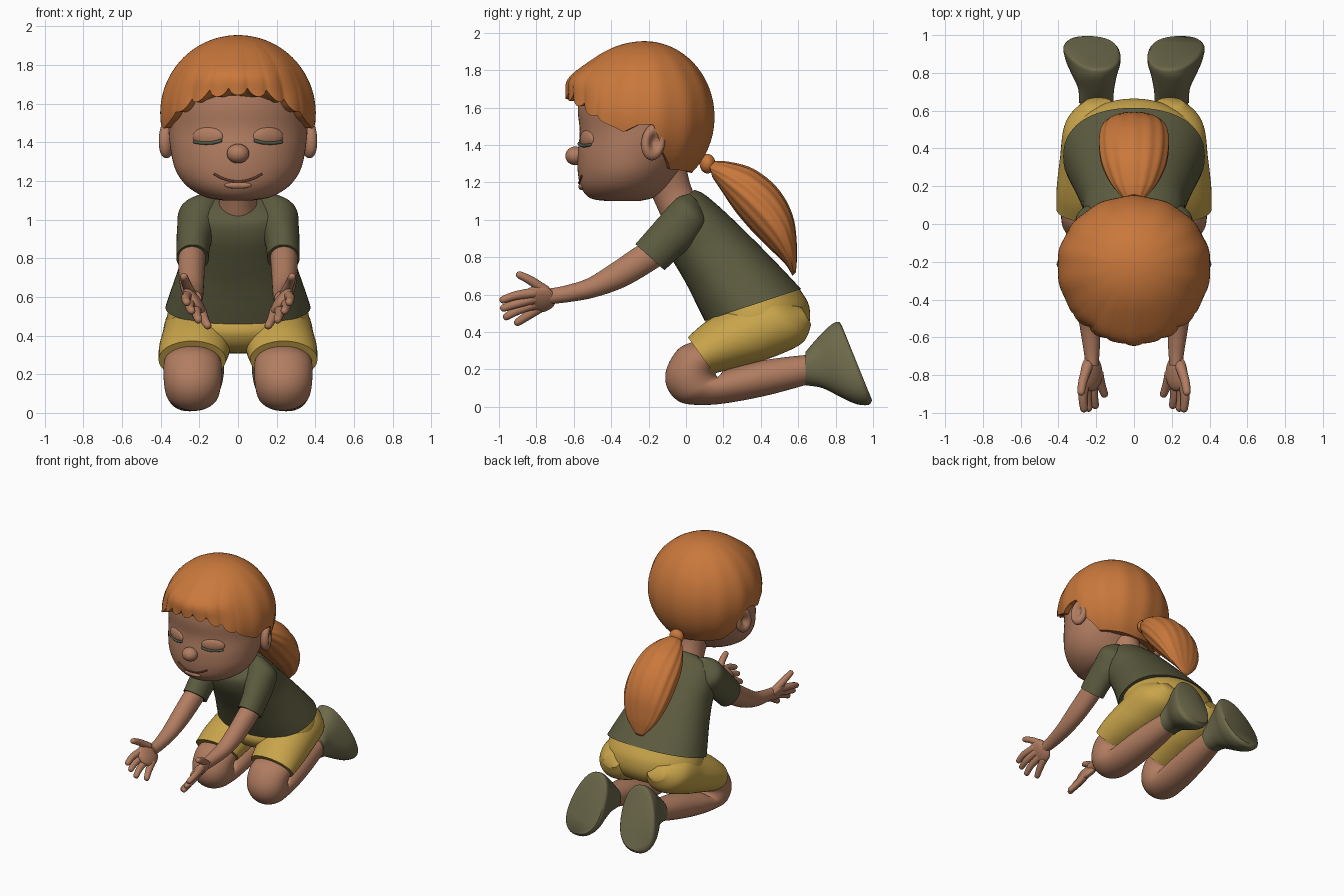
import bpy, bmesh, math
from mathutils import Vector, Matrix
from mathutils.bvhtree import BVHTree

if "Cube" in bpy.data.objects:
    bpy.data.objects.remove(bpy.data.objects["Cube"])


def material(name, r, g, b):
    m = bpy.data.materials.new(name)
    m.diffuse_color = [(c / 255) ** 2.2 for c in (r, g, b)] + [1]
    m.use_nodes = True
    m.node_tree.nodes["Principled BSDF"].inputs["Base Color"].default_value = m.diffuse_color
    return m


SKIN = material("skin", 176, 124, 97)
HAIR = material("orange hair", 200, 119, 62)
SHIRT = material("olive shirt", 92, 91, 65)
SHORTS = material("mustard shorts", 199, 163, 76)
SHOE = material("khaki shoe", 108, 105, 76)
LASH = material("lash grey green", 84, 92, 74)
LIP = material("lip line", 105, 66, 50)


def finish(name, bm, mat, mirror=False, sharp=50):
    bmesh.ops.recalc_face_normals(bm, faces=bm.faces)
    me = bpy.data.meshes.new(name)
    bm.to_mesh(me)
    me.materials.append(mat)
    me.polygons.foreach_set("use_smooth", [True] * len(me.polygons))
    me.set_sharp_from_angle(angle=math.radians(sharp))
    ob = bpy.data.objects.new(name, me)
    bpy.context.collection.objects.link(ob)
    if mirror:
        ob.modifiers.new("mirror", "MIRROR").use_mirror_merge = False
    return ob


def skin(loops):
    """Bridge closed loops of points and cap both ends."""
    bm = bmesh.new()
    rows = [[bm.verts.new(p) for p in loop] for loop in loops]
    n = len(rows[0])
    for a, b in zip(rows, rows[1:]):
        for j in range(n):
            k = (j + 1) % n
            bm.faces.new((a[j], a[k], b[k], b[j]))
    bm.faces.new(rows[0])
    bm.faces.new(rows[-1])
    return bm


def smooth(rows, steps):
    """Catmull-Rom interpolation between rows of numbers."""
    out = []
    for i in range(len(rows) - 1):
        p = [rows[max(i - 1, 0)], rows[i], rows[i + 1], rows[min(i + 2, len(rows) - 1)]]
        for s in range(steps):
            t = s / steps
            out.append([0.5 * (2 * b + (c - a) * t + (2 * a - 5 * b + 4 * c - d) * t * t
                               + (3 * b - a - 3 * c + d) * t ** 3) for a, b, c, d in zip(*p)])
    return out + [list(rows[-1])]


def loft(name, rows, mat, mirror=False, power=2.0, ripple=0, waves=0, warp=None, n=48):
    """Each row: first (y, z), opposite (y, z), centre x, half width."""
    loops = []
    for y0, z0, y1, z1, cx, w in smooth(rows, 6):
        c = Vector((cx, (y0 + y1) / 2, (z0 + z1) / 2))
        v = Vector((0, (y0 - y1) / 2, (z0 - z1) / 2))
        loop = []
        for j in range(n):
            a = 2 * math.pi * j / n
            ca, sa = math.cos(a), math.sin(a)
            k = (abs(ca) ** power + abs(sa) ** power) ** (-1 / power)
            k *= 1 + ripple * math.cos(waves * a)
            p = c + v * ca * k + Vector((w * sa * k, 0, 0))
            loop.append(warp(p) if warp else p)
        loops.append(loop)
    bm = skin(loops)
    return finish(name, bm, mat, mirror), bm


def tube(name, pts, r0, r1, mat, mirror=False, n=14):
    """Round-ended tapering tube through points."""
    path = [Vector(p) for p in smooth(pts, 5)]
    m = len(path) - 1
    loops = []
    for i, p in enumerate(path):
        d = (path[min(i + 1, m)] - path[max(i - 1, 0)]).normalized()
        q = d.to_track_quat('Z', 'Y')
        r = r0 + (r1 - r0) * i / m
        parts = [(0, 1)]
        if i == 0:
            parts = [(-0.9, 0.35), (-0.6, 0.8), (0, 1)]
        if i == m:
            parts = [(0, 1), (0.6, 0.8), (0.9, 0.35)]
        for off, k in parts:
            loops.append([p + d * off * r + q @ Vector((math.cos(2 * math.pi * j / n), math.sin(2 * math.pi * j / n), 0)) * r * k
                          for j in range(n)])
    return finish(name, skin(loops), mat, mirror, 80)


def ball(name, loc, scale, mat, mirror=False, rot=Matrix(), warp=None):
    bm = bmesh.new()
    bmesh.ops.create_uvsphere(bm, u_segments=32, v_segments=20, radius=1)
    if warp:
        for v in bm.verts:
            v.co = warp(v.co)
    bm.transform(Matrix.Translation(loc) @ rot @ Matrix.Diagonal((*scale, 1)))
    return finish(name, bm, mat, mirror, 80)


# Head, with closed eyes, nose, mouth and ears
head, head_bm = loft("head", [
    (-.42, 1.10, -.25, 1.10, 0, .08), (-.51, 1.115, -.17, 1.12, 0, .17),
    (-.56, 1.17, -.10, 1.17, 0, .26), (-.578, 1.25, -.04, 1.25, 0, .32),
    (-.58, 1.35, .02, 1.35, 0, .347), (-.568, 1.47, .07, 1.47, 0, .36),
    (-.578, 1.6, .08, 1.6, 0, .36), (-.55, 1.73, .05, 1.73, 0, .33),
    (-.45, 1.85, -.05, 1.85, 0, .2), (-.3, 1.9, -.2, 1.9, 0, .03)], SKIN, n=64)
face = BVHTree.FromBMesh(head_bm)


def on_face(x, z, out=0.0):
    hit = face.ray_cast(Vector((x, -2, z)), Vector((0, 1, 0)))[0]
    return (x, hit.y - out, z)


ball("nose", (0, -.592, 1.342), (.058, .053, .05), SKIN)
ball("eyelid", on_face(.155, 1.43, -.012), (.085, .026, .05), SKIN, True, Matrix.Rotation(.4, 4, 'Z'))
tube("lash", [on_face(x, z, .008) for x, z in ((.09, 1.408), (.13, 1.398), (.18, 1.396), (.225, 1.402))],
     .009, .008, LASH, True)
tube("mouth", [on_face(x, 1.197 + 2.6 * x * x, .001) for x in (-.12, -.08, -.04, 0, .04, .08, .12)],
     .006, .006, LIP)
ball("lower_lip", on_face(0, 1.178, -.004), (.07, .016, .018), SKIN)


def dish(p):
    # press the outer middle of the ear inward
    d = math.hypot(p.y, p.z)
    return Vector((p.x * (1 - 1.1 * math.exp(-(d / .5) ** 2)) if p.x > 0 else p.x, p.y, p.z))


ball("ear", (.368, -.175, 1.415), (.045, .066, .098), SKIN, True,
     Matrix.Rotation(.35, 4, 'Z') @ Matrix.Rotation(-.15, 4, 'X'), dish)

# Hair cap with a scalloped fringe and an edge that dips round the ears
EDGE = [(0, 1.665), (25, 1.65), (45, 1.58), (62, 1.51), (74, 1.47), (86, 1.51),
        (97, 1.51), (107, 1.36), (120, 1.27), (180, 1.25)]


def edge_z(a):
    for (a0, z0), (a1, z1) in zip(EDGE, EDGE[1:]):
        if a <= a1:
            return z0 + (z1 - z0) * (a - a0) / (a1 - a0)
    return EDGE[-1][1]


loops = []
ROWS, COLS = 28, 192
for i in range(ROWS + 2):
    t = min(max(i, .2) / ROWS, 1)
    loop = []
    for j in range(COLS):
        a = 2 * math.pi * j / COLS
        deg = min(math.degrees(a), 360 - math.degrees(a))
        front = 1 / (1 + math.exp((deg - 52) / 5))
        lock = abs(math.cos(a * 12)) ** .7 - .5
        th = t * math.acos((edge_z(deg) - .04 * front * lock - 1.55) / .405)
        k = 1 + t * t * (.03 * front * lock) + .007 * math.sin(th) * math.cos(14 * a)
        if i > ROWS:
            k *= .86
        ry = .42 if math.cos(a) > 0 else .37
        z = 1.55 + .405 * math.cos(th) * (1 if i <= ROWS else .97)
        bump = .055 * front * math.exp(-((z - 1.76) / .08) ** 2) * t
        loop.append((.405 * k * math.sin(th) * math.sin(a),
                     -.22 - (ry * k * math.sin(th) + bump) * math.cos(a), z))
    loops.append(loop)
finish("hair_cap", skin(loops), HAIR)

# Ponytail and its tie
loft("ponytail", [
    (.12, 1.31, .14, 1.23, 0, .05), (.22, 1.31, .2, 1.14, 0, .12), (.36, 1.27, .27, 1.04, 0, .17),
    (.49, 1.165, .36, .935, 0, .185), (.57, 1.02, .45, .845, 0, .17),
    (.593, .85, .53, .765, 0, .115), (.588, .72, .57, .7, 0, .03)], HAIR, ripple=.02, waves=14, n=84)
ball("hair_tie", (0, .115, 1.3), (.055, .042, .052), HAIR)

# Neck
loft("neck", [(-.13, 1.01, .05, 1.12, 0, .1), (-.17, 1.1, .02, 1.2, 0, .095),
              (-.22, 1.2, 0, 1.29, 0, .11)], SKIN)

# Shirt and sleeves
loft("shirt", [
    (.10, .46, .615, .63, 0, .375), (.065, .53, .55, .70, 0, .352), (0, .66, .44, .815, 0, .31),
    (-.07, .78, .32, .935, 0, .275), (-.13, .89, .2, 1.05, 0, .262),
    (-.15, .98, .1, 1.135, 0, .225), (-.12, 1.04, .045, 1.16, 0, .12)], SHIRT, power=2.25)
loft("sleeve", [
    (.02, 1.14, .08, 1.08, .15, .05), (-.05, 1.115, .11, .98, .19, .11),
    (-.13, 1.03, .05, .88, .213, .102), (-.2, .95, -.04, .8, .23, .088),
    (-.27, .87, -.115, .73, .235, .084)], SHIRT, True)

# Arms and hands, palms turned inward and up
loft("arm", [
    (-.17, .9, -.08, .8, .235, .065), (-.26, .86, -.15, .745, .238, .07),
    (-.4, .765, -.32, .645, .24, .066), (-.53, .685, -.49, .585, .235, .057),
    (-.66, .645, -.65, .557, .225, .044), (-.75, .63, -.75, .55, .222, .034)], SKIN, True)
ball("palm", (.225, -.79, .575), (.034, .095, .085), SKIN, True, Matrix.Rotation(.64, 4, 'Y'))
for finger, pts in {
    "thumb": [(.245, -.75, .62), (.27, -.83, .675), (.28, -.89, .705)],
    "index_finger": [(.255, -.81, .61), (.27, -.91, .595), (.265, -.978, .572)],
    "middle_finger": [(.24, -.81, .58), (.25, -.91, .55), (.24, -.975, .528)],
    "ring_finger": [(.215, -.81, .55), (.215, -.9, .515), (.205, -.96, .482)],
    "little_finger": [(.19, -.79, .525), (.175, -.85, .485), (.157, -.9, .452)],
}.items():
    tube(finger, pts, .028, .02, SKIN, True)

# Shorts: hips and two legs
loft("shorts_hips", [
    (.11, .48, .60, .64, 0, .35), (.1, .41, .655, .55, 0, .37), (.15, .34, .66, .45, 0, .35),
    (.25, .31, .61, .37, 0, .28), (.38, .31, .52, .34, 0, .12)], SHORTS)
loft("shorts_leg", [
    (.62, .53, .67, .44, .19, .07), (.42, .6, .62, .34, .2, .165), (.24, .53, .45, .26, .21, .182),
    (.1, .45, .29, .215, .225, .184), (.01, .372, .15, .178, .237, .174)], SHORTS, True)

# Folded bare legs
loft("leg", [
    (.06, .355, .19, .19, .235, .145), (-.04, .31, .16, .18, .235, .15), (-.105, .2, .16, .17, .235, .15),
    (-.10, .1, .17, .16, .235, .145), (-.03, .025, .18, .165, .235, .135), (.1, .01, .2, .19, .23, .125),
    (.25, .025, .27, .215, .225, .12), (.45, .065, .45, .255, .215, .105),
    (.67, .125, .67, .28, .2, .08)], SKIN, True)


# Shoes, toes down and turned out, soles facing back
def turn_out(p):
    s = min(max((p.y - .65) / .2, 0), 1) * (.24 - p.z)
    return Vector((.215 + (p.x - .215) * (1 + .7 * s) + .15 * s, p.y, p.z))


loft("shoe", [
    (.64, .295, .64, .115, .2, .09), (.70, .365, .73, .10, .2, .095), (.765, .43, .83, .05, .21, .12),
    (.80, .452, .91, .015, .212, .138), (.82, .452, .975, .01, .215, .143),
    (.835, .43, .995, .035, .215, .132)], SHOE, True, 2.3, warp=turn_out)
